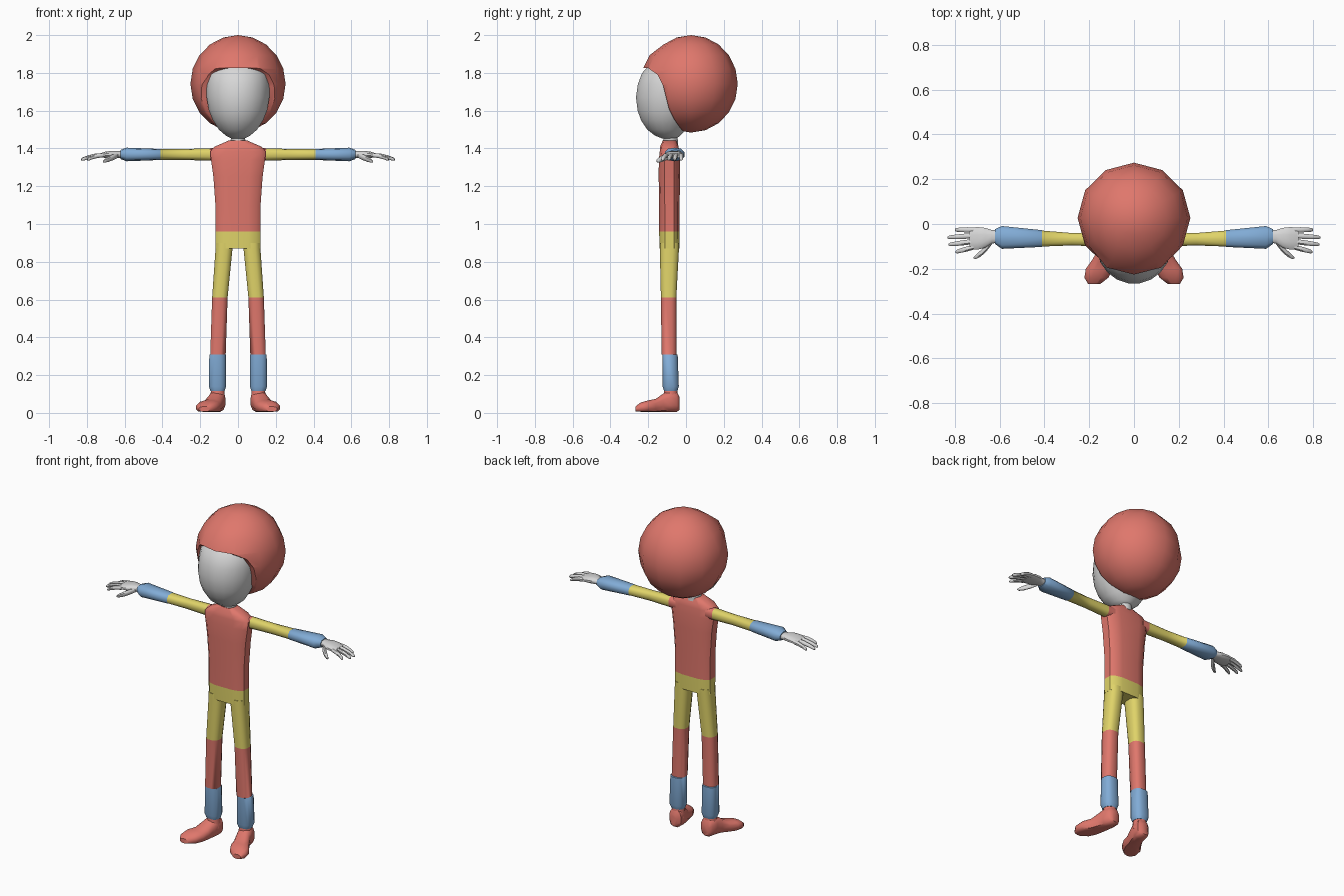
import bpy, bmesh, math
from mathutils import Vector

if "Cube" in bpy.data.objects:
    bpy.data.objects.remove(bpy.data.objects["Cube"])


def material(name, rgb):
    m = bpy.data.materials.new(name)
    m.diffuse_color = (*rgb, 1)
    m.use_nodes = True
    m.node_tree.nodes["Principled BSDF"].inputs["Base Color"].default_value = m.diffuse_color
    return m


RED = material("coral red", (0.74, 0.185, 0.15))
YELLOW = material("mustard yellow", (0.74, 0.65, 0.14))
BLUE = material("soft blue", (0.22, 0.41, 0.67))
GREY = material("light grey", (0.68, 0.68, 0.68))

# Ring plane directions for each loft axis
PLANES = {"x": (Vector((0, 1, 0)), Vector((0, 0, 1))),
          "y": (Vector((1, 0, 0)), Vector((0, 0, 1))),
          "z": (Vector((1, 0, 0)), Vector((0, 1, 0)))}


def finish(ob, angle=45):
    bpy.ops.object.select_all(action="DESELECT")
    ob.select_set(True)
    bpy.context.view_layer.objects.active = ob
    bpy.ops.object.shade_smooth_by_angle(angle=math.radians(angle))


def loft(name, axis, sections, mats, n=12, power=1.0, mirror=False, bands=None, floor=None):
    """Skin rings given as (centre, half_width, half_height); bands = material per span."""
    u, v = PLANES[axis]
    bm = bmesh.new()
    rings = []
    for c, a, b in sections:
        ring = []
        for i in range(n):
            t = 2 * math.pi * (i + 0.5) / n
            cs, sn = math.cos(t), math.sin(t)
            p = Vector(c) + u * (a * math.copysign(abs(cs) ** power, cs)) \
                + v * (b * math.copysign(abs(sn) ** power, sn))
            if floor is not None:
                p.z = max(p.z, floor)
            ring.append(bm.verts.new(p))
        rings.append(ring)
    for k in range(len(rings) - 1):
        for i in range(n):
            j = (i + 1) % n
            f = bm.faces.new((rings[k][i], rings[k][j], rings[k + 1][j], rings[k + 1][i]))
            f.material_index = bands[k] if bands else 0
    bm.faces.new(rings[0]).material_index = bands[0] if bands else 0
    bm.faces.new(rings[-1]).material_index = bands[-1] if bands else 0
    bmesh.ops.recalc_face_normals(bm, faces=bm.faces)
    me = bpy.data.meshes.new(name)
    bm.to_mesh(me)
    bm.free()
    for m in mats:
        me.materials.append(m)
    ob = bpy.data.objects.new(name, me)
    bpy.context.collection.objects.link(ob)
    finish(ob)
    if mirror:
        ob.modifiers.new("mirror", "MIRROR").use_mirror_merge = False
    return ob


# Torso and hips in one skin, split by colour at the waist
loft("torso", "z", [((0, -0.088, z), a, b) for z, a, b in (
    (0.87, 0.122, 0.054), (0.96, 0.122, 0.055), (1.10, 0.122, 0.055), (1.25, 0.133, 0.058),
    (1.34, 0.146, 0.057), (1.385, 0.150, 0.052), (1.41, 0.125, 0.050), (1.442, 0.05, 0.036))],
    [YELLOW, RED], n=12, power=0.6, bands=[0] + [1] * 6)

# Neck
loft("neck", "z", [((0, -0.082, z), r, r) for z, r in ((1.42, 0.042), (1.455, 0.039), (1.50, 0.055))],
     [GREY])

# Egg-shaped head: z, half width, front y, back y
loft("head", "z", [((0, (f + k) / 2, z), a, (k - f) / 2) for z, a, f, k in (
    (1.452, 0.035, -0.125, -0.05), (1.468, 0.065, -0.165, -0.03), (1.50, 0.103, -0.207, 0.0),
    (1.55, 0.135, -0.240, 0.03), (1.60, 0.156, -0.258, 0.06), (1.67, 0.168, -0.267, 0.08),
    (1.74, 0.168, -0.257, 0.08), (1.80, 0.156, -0.234, 0.06), (1.85, 0.125, -0.185, 0.03),
    (1.89, 0.07, -0.11, 0.0))], [GREY], n=20)

# Ball of hair with the face opening cut away
bpy.ops.mesh.primitive_uv_sphere_add(segments=12, ring_count=10, radius=1)
hair = bpy.context.object
hair.name = hair.data.name = "hair"
for vert in hair.data.vertices:
    x, y, z = vert.co
    vert.co = (x * 0.252, 0.027 + y * 0.247, 1.742 + z * 0.258)
    if vert.co.y < -0.1 and 1.8 < vert.co.z < 1.9:
        vert.co.y -= 0.02
hair.data.materials.append(RED)
profile = [(-0.5, 1.84), (-0.20, 1.825), (-0.15, 1.79), (-0.12, 1.73), (-0.09, 1.61),
           (-0.06, 1.55), (-0.025, 1.50), (-0.025, 1.3), (-0.5, 1.3)]
bm = bmesh.new()
face = bm.faces.new([bm.verts.new((-0.4, y, z)) for y, z in profile])
ext = bmesh.ops.extrude_face_region(bm, geom=[face])
bmesh.ops.translate(bm, vec=(0.8, 0, 0),
                    verts=[g for g in ext["geom"] if isinstance(g, bmesh.types.BMVert)])
bmesh.ops.recalc_face_normals(bm, faces=bm.faces)
me = bpy.data.meshes.new("face_cutter")
bm.to_mesh(me)
bm.free()
me.materials.append(RED)
cutter = bpy.data.objects.new("face_cutter", me)
bpy.context.collection.objects.link(cutter)
cut = hair.modifiers.new("opening", "BOOLEAN")
cut.operation, cut.solver, cut.object = "DIFFERENCE", "EXACT", cutter
bpy.ops.object.select_all(action="DESELECT")
hair.select_set(True)
bpy.context.view_layer.objects.active = hair
bpy.ops.object.modifier_apply(modifier=cut.name)
bpy.data.objects.remove(cutter)
finish(hair, 40)

# Arms: yellow sleeve and flared blue cuff
loft("arm", "x", [((x, y, 1.368), a, b) for x, y, a, b in (
    (0.10, -0.070, 0.032, 0.034), (0.147, -0.070, 0.031, 0.033), (0.28, -0.068, 0.029, 0.029),
    (0.41, -0.065, 0.037, 0.028), (0.412, -0.065, 0.039, 0.029), (0.59, -0.060, 0.053, 0.036),
    (0.622, -0.056, 0.034, 0.024))], [RED, YELLOW, BLUE], n=10, power=0.8, mirror=True,
    bands=[0, 1, 1, 2, 2, 2])

# Legs: yellow thigh, red shin, blue cuff
loft("leg", "z", [((x, y, z), a, b) for z, x, y, a, b in (
    (0.90, 0.074, -0.088, 0.046, 0.052), (0.87, 0.074, -0.088, 0.046, 0.052),
    (0.61, 0.096, -0.092, 0.042, 0.042), (0.31, 0.106, -0.090, 0.042, 0.040),
    (0.308, 0.108, -0.084, 0.045, 0.041), (0.14, 0.109, -0.081, 0.047, 0.044),
    (0.115, 0.108, -0.081, 0.038, 0.036))], [YELLOW, RED, BLUE], n=12, power=0.75,
    mirror=True, bands=[0, 0, 1, 2, 2, 2])

# Shoes with toes turned outwards
loft("shoe", "y", [((x, y, z), a, b) for y, x, z, a, b in (
    (-0.034, 0.107, 0.050, 0.022, 0.035), (-0.048, 0.107, 0.058, 0.040, 0.055),
    (-0.085, 0.111, 0.060, 0.045, 0.060), (-0.12, 0.119, 0.052, 0.046, 0.052),
    (-0.16, 0.136, 0.037, 0.052, 0.038), (-0.20, 0.154, 0.033, 0.063, 0.034),
    (-0.24, 0.168, 0.028, 0.055, 0.028), (-0.268, 0.178, 0.020, 0.028, 0.014))],
    [RED], n=12, power=0.8, mirror=True, floor=0.006)
loft("shoe_collar", "z", [((0.108, -0.081, z), a, a) for z, a in ((0.06, 0.043), (0.122, 0.036))],
     [RED], mirror=True)

# Palms
loft("palm", "x", [((x, y, z), a, b) for x, y, z, a, b in (
    (0.60, -0.056, 1.367, 0.028, 0.020), (0.635, -0.057, 1.368, 0.031, 0.018),
    (0.665, -0.062, 1.369, 0.046, 0.019), (0.70, -0.064, 1.367, 0.052, 0.017),
    (0.735, -0.065, 1.362, 0.048, 0.011))], [GREY], n=12, power=0.85, mirror=True)

# Fingers: base y, tip x, tip y
for k, (y0, x1, y1) in enumerate([(-0.026, 0.80, -0.026), (-0.052, 0.832, -0.060),
                                  (-0.078, 0.828, -0.092), (-0.103, 0.797, -0.125)]):
    pts = []
    for t, r in ((0, 0.012), (0.35, 0.0125), (0.7, 0.011), (0.93, 0.009), (1, 0.004)):
        pts.append(((0.715 + (x1 - 0.715) * t, y0 + (y1 - y0) * t, 1.364 - 0.024 * t * t), r, r))
    loft(f"finger_{k + 1}", "x", pts, [GREY], n=8, mirror=True)

# Thumbs
loft("thumb", "x", [((x, y, z), r, r) for x, y, z, r in (
    (0.635, -0.080, 1.362, 0.012), (0.660, -0.108, 1.354, 0.017), (0.685, -0.132, 1.343, 0.015),
    (0.705, -0.146, 1.335, 0.011), (0.716, -0.151, 1.331, 0.004))], [GREY], n=8, mirror=True)
